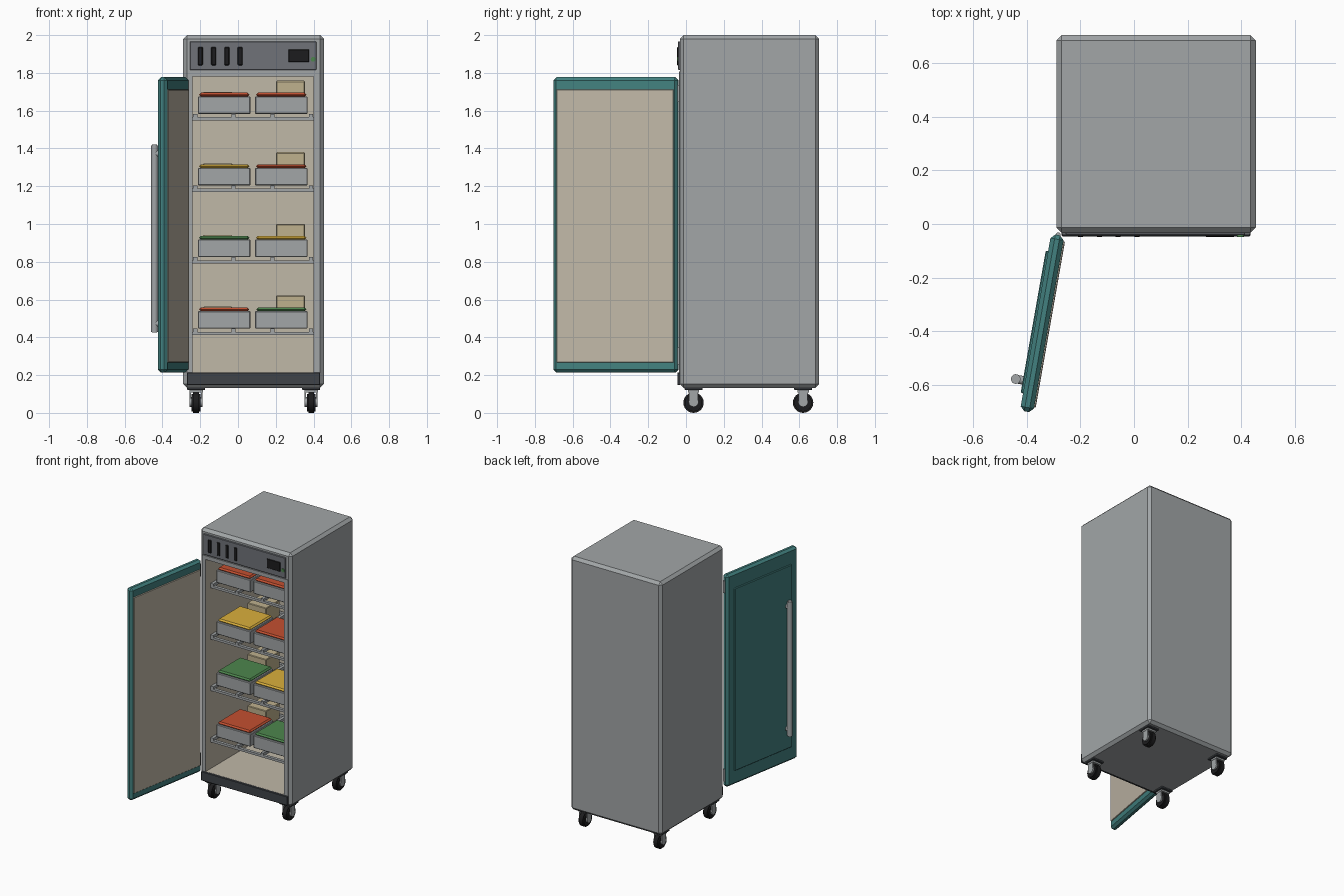
import bpy, bmesh, math
from mathutils import Matrix, Vector

if "Cube" in bpy.data.objects:
    bpy.data.objects.remove(bpy.data.objects["Cube"], do_unlink=True)


def material(name, rgb):
    m = bpy.data.materials.new(name)
    m.use_nodes = True
    m.diffuse_color = (*rgb, 1)
    m.node_tree.nodes["Principled BSDF"].inputs["Base Color"].default_value = (*rgb, 1)
    return m


GREY = material("light_grey_steel", (0.36, 0.38, 0.39))
CREAM = material("cream_liner", (0.53, 0.48, 0.39))
TEAL = material("teal_paint", (0.055, 0.22, 0.215))
RED = material("orange_red", (0.55, 0.08, 0.03))
YELLOW = material("yellow", (0.70, 0.43, 0.045))
GREEN = material("green", (0.075, 0.24, 0.075))
PANEL = material("slate_grey", (0.16, 0.17, 0.19))
CHARCOAL = material("charcoal", (0.05, 0.057, 0.065))
BLACK = material("black", (0.012, 0.012, 0.013))
TAN = material("tan_card", (0.52, 0.44, 0.27))


def finish(name, bm, mat, xf=None):
    if xf is not None:
        bm.transform(xf)
    me = bpy.data.meshes.new(name)
    bm.to_mesh(me)
    bm.free()
    me.materials.append(mat)
    ob = bpy.data.objects.new(name, me)
    bpy.context.collection.objects.link(ob)
    return ob


def box(name, x, y, z, mat, bevel=0, xf=None):
    """Box from (min, max) pairs with optional chamfered edges."""
    bm = bmesh.new()
    bmesh.ops.create_cube(bm, size=1)
    for v in bm.verts:
        v.co = Vector([(a + b) / 2 + c * (b - a) for (a, b), c in zip((x, y, z), v.co)])
    if bevel:
        bmesh.ops.bevel(bm, geom=bm.edges[:], offset=bevel, segments=1,
                        affect='EDGES', clamp_overlap=True)
    return finish(name, bm, mat, xf)


def cylinder(name, centre, radius, length, axis, mat, xf=None, sides=24, bevel=0):
    bm = bmesh.new()
    bmesh.ops.create_cone(bm, cap_ends=True, segments=sides, radius1=radius,
                          radius2=radius, depth=length)
    if bevel:
        rims = [e for e in bm.edges if abs(e.verts[0].co.z - e.verts[1].co.z) < 1e-5]
        bmesh.ops.bevel(bm, geom=rims, offset=bevel, segments=2, affect='EDGES')
    turn = Vector((0, 0, 1)).rotation_difference(Vector(axis)).to_matrix().to_4x4()
    bm.transform(Matrix.Translation(centre) @ turn)
    for f in bm.faces:
        f.smooth = len(f.verts) == 4
    for e in bm.edges:
        e.smooth = e.calc_face_angle(0) < math.radians(35)
    return finish(name, bm, mat, xf)


# Cabinet shell with a cream-lined cavity
L, R = -0.24, 0.40
FLOOR, CEIL, BACK = 0.215, 1.78, 0.64
cabinet = box("cabinet", (-0.29, 0.455), (-0.033, 0.705), (0.133, 2), GREY, 0.02)
cutter = box("cavity_cutter", (L, R), (-0.2, BACK), (FLOOR, CEIL), GREY)
cutter.hide_render = True
cut = cabinet.modifiers.new("cavity", 'BOOLEAN')
cut.operation, cut.object, cut.solver = 'DIFFERENCE', cutter, 'EXACT'
bpy.context.view_layer.objects.active = cabinet
bpy.ops.object.modifier_apply(modifier="cavity")
bpy.data.objects.remove(cutter, do_unlink=True)
cabinet.data.materials.clear()
for m in (GREY, CREAM):
    cabinet.data.materials.append(m)
for p in cabinet.data.polygons:
    c = p.center
    inside = L - .005 < c.x < R + .005 and -.02 < c.y < BACK + .005 and FLOOR - .005 < c.z < CEIL + .005
    p.material_index = int(inside)

# Front trim: opening frame, kick strip and control panel
for side, x in (("right", (-0.268, L)), ("left", (R, 0.433))):
    box(side + "_door_jamb", x, (-0.038, -0.03), (FLOOR, CEIL + 0.02), GREY)
box("header_rail", (-0.268, 0.433), (-0.038, -0.03), (CEIL, 1.808), GREY)
box("kick_strip", (-0.27, 0.435), (-0.046, -0.03), (0.147, 0.214), CHARCOAL, 0.003)
box("control_panel", (-0.255, 0.415), (-0.042, -0.03), (1.815, 1.967), PANEL, 0.003)
for i in range(4):
    x = -0.199 + i * 0.07
    box("vent_slot_%d" % (i + 1), (x - 0.013, x + 0.013), (-0.048, -0.04), (1.84, 1.937), BLACK, 0.006)
box("display", (0.267, 0.377), (-0.048, -0.04), (1.857, 1.925), BLACK, 0.003)
cylinder("status_light", (0.398, -0.043, 1.872), 0.013, 0.01, (0, 1, 0), GREEN)

# Shelves, each with two lidded bins and two cartons
SLATS = (-0.226, -0.023, 0.183, 0.386)
ROWS = ((0.412, RED, GREEN), (0.791, GREEN, YELLOW), (1.170, YELLOW, RED), (1.549, RED, RED))
for n, (z, *lids) in enumerate(ROWS, 1):
    for place, y in (("front", 0.02), ("middle", 0.30), ("back", 0.60)):
        box("shelf_%d_%s_bar" % (n, place), (L, R), (y, y + 0.022), (z, z + 0.017), GREY)
    for i, x in enumerate(SLATS, 1):
        box("shelf_%d_slat_%d" % (n, i), (x - 0.011, x + 0.011), (0.02, 0.622),
            (z + 0.012, z + 0.034), GREY)
    for side, x, lid in (("right", -0.212, lids[0]), ("left", 0.09, lids[1])):
        tag = "shelf_%d_%s_" % (n, side)
        box(tag + "bin", (x, x + 0.278), (0.05, 0.32), (z + 0.034, z + 0.127), GREY, 0.004)
        box(tag + "lid", (x + 0.006, x + 0.272), (0.055, 0.315), (z + 0.125, z + 0.146), lid, 0.01)
    box("shelf_%d_low_carton" % n, (-0.185, -0.03), (0.37, 0.53), (z + 0.034, z + 0.15), TAN, 0.004)
    box("shelf_%d_tall_carton" % n, (0.2, 0.355), (0.37, 0.53), (z + 0.034, z + 0.21), TAN, 0.006)

# Open door, swung about its hinge
door = Matrix.Translation((-0.343, -0.371, 0)) @ Matrix.Rotation(math.radians(-10), 4, 'Z')
box("door", (-0.025, 0.025), (-0.335, 0.335), (0.213, 1.777), TEAL, 0.016, door)
box("door_outer_panel", (-0.034, -0.02), (-0.27, 0.27), (0.32, 1.665), TEAL, 0.004, door)
box("door_liner", (0.02, 0.031), (-0.315, 0.315), (0.267, 1.712), CREAM, 0.003, door)
cylinder("door_handle", (-0.061, -0.222, 0.923), 0.018, 0.995, (0, 0, 1), GREY, door, bevel=0.004)
for place, z in (("lower", 0.473), ("upper", 1.373)):
    cylinder(place + "_handle_mount", (-0.042, -0.222, z), 0.016, 0.036, (1, 0, 0), GREY, door)
for place, z in (("lower", 0.30), ("upper", 1.69)):
    cylinder(place + "_hinge_pin", (-0.283, -0.04, z), 0.009, 0.09, (0, 0, 1), GREY)

# Swivel casters
for fb, y in (("front", 0.04), ("back", 0.62)):
    for side, x in (("right", -0.222), ("left", 0.387)):
        tag = "%s_%s_caster_" % (fb, side)
        box(tag + "plate", (x - 0.047, x + 0.047), (y - 0.047, y + 0.047), (0.12, 0.135), CHARCOAL, 0.003)
        box(tag + "crown", (x - 0.036, x + 0.036), (y - 0.03, y + 0.03), (0.108, 0.121), GREY)
        for s in (-1, 1):
            fx = x + s * 0.03
            box(tag + "fork", (fx - 0.004, fx + 0.004), (y - 0.024, y + 0.024), (0.055, 0.112), GREY)
        cylinder(tag + "wheel", (x, y, 0.054), 0.054, 0.046, (1, 0, 0), BLACK, bevel=0.008)
        cylinder(tag + "hub", (x, y, 0.058), 0.026, 0.068, (1, 0, 0), GREY)
